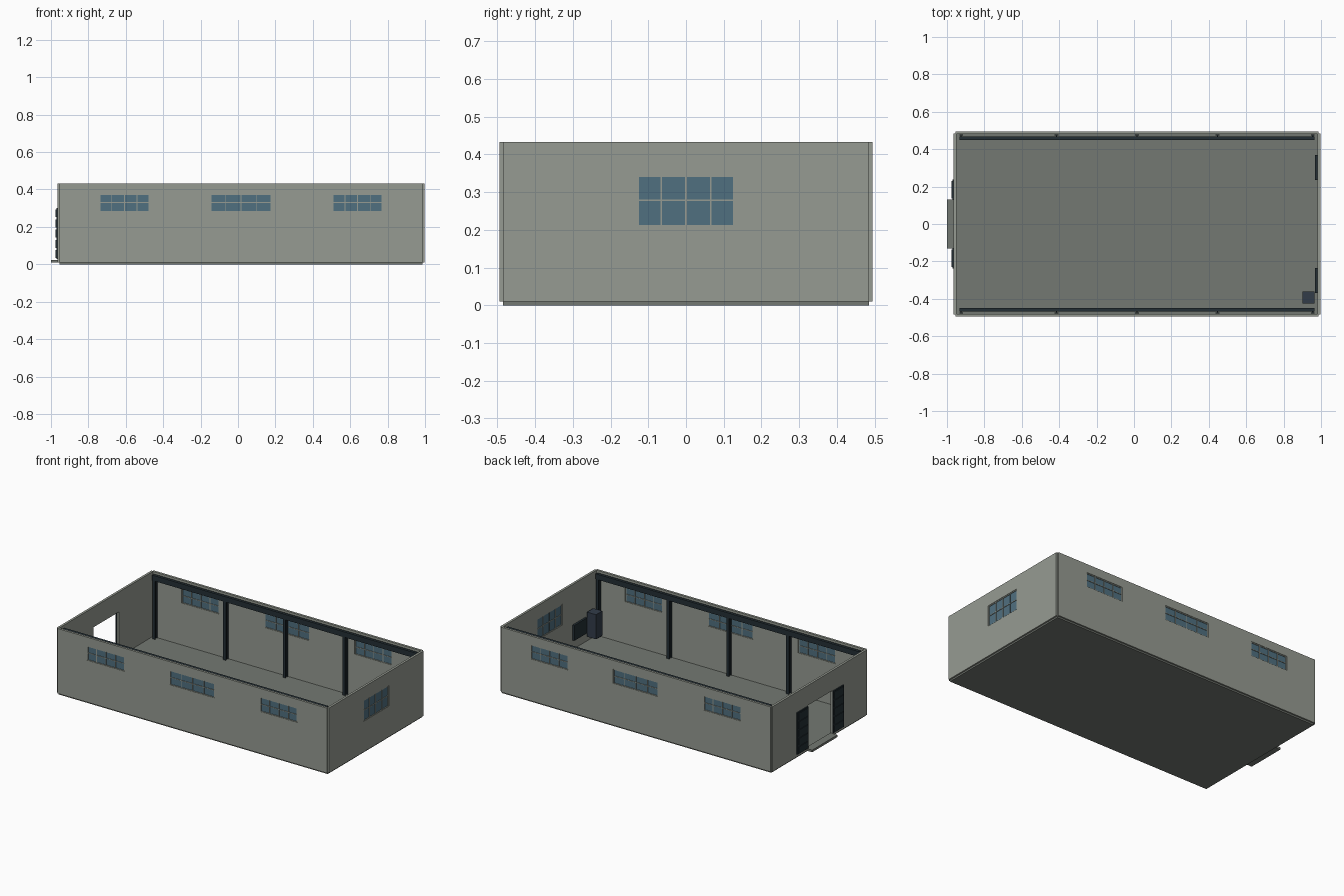
import bpy, bmesh
from mathutils import Vector

if "Cube" in bpy.data.objects:
    bpy.data.objects.remove(bpy.data.objects["Cube"])

CX = 0.016          # centre of the hall along x
HX, HY = 0.98, 0.495  # outer half sizes of the walls
TOP, T = 0.433, 0.015  # wall top and wall thickness


def material(name, r, g, b):
    m = bpy.data.materials.new(name)
    lin = [(c / 255 / 12.92) if c < 11 else ((c / 255 + 0.055) / 1.055) ** 2.4 for c in (r, g, b)]
    m.diffuse_color = (*lin, 1)
    m.use_nodes = True
    m.node_tree.nodes["Principled BSDF"].inputs["Base Color"].default_value = m.diffuse_color
    return m


WALL = material("wall grey", 150, 155, 146)
FLOOR = material("floor grey", 116, 121, 114)
GLASS = material("window blue", 80, 112, 128)
STEEL = material("dark steel", 36, 47, 53)
CABINET = material("cabinet blue grey", 50, 60, 73)


def finish(name, bm, mat):
    bmesh.ops.recalc_face_normals(bm, faces=bm.faces)
    me = bpy.data.meshes.new(name)
    bm.to_mesh(me)
    bm.free()
    me.materials.append(mat)
    ob = bpy.data.objects.new(name, me)
    bpy.context.collection.objects.link(ob)
    return ob


def boxes(name, mat, items):
    """One object from boxes given as (x0, x1, y0, y1, z0, z1)."""
    bm = bmesh.new()
    for x0, x1, y0, y1, z0, z1 in items:
        vs = bmesh.ops.create_cube(bm, size=1)["verts"]
        for v in vs:
            v.co = Vector((x0 if v.co.x < 0 else x1, y0 if v.co.y < 0 else y1, z0 if v.co.z < 0 else z1))
    return finish(name, bm, mat)


def place(axis, u, d, z):
    """Map wall coordinates (along, across, up) to the world."""
    return (u, d, z) if axis == "x" else (d, u, z)


def wall_box(axis, u0, u1, d0, d1, z0, z1):
    return (u0, u1, d0, d1, z0, z1) if axis == "x" else (d0, d1, u0, u1, z0, z1)


def wall(name, axis, d, u0, u1, holes):
    """Flat wall with rectangular holes (u0, u1, z0, z1), thickened by solidify."""
    us = sorted({u0, u1, *[h[0] for h in holes], *[h[1] for h in holes]})
    zs = sorted({0.01, TOP, *[h[2] for h in holes], *[h[3] for h in holes]})
    bm = bmesh.new()
    for a, b in zip(us, us[1:]):
        for c, e in zip(zs, zs[1:]):
            mu, mz = (a + b) / 2, (c + e) / 2
            if not any(h[0] < mu < h[1] and h[2] < mz < h[3] for h in holes):
                bm.faces.new([bm.verts.new(place(axis, u, d, z)) for u, z in ((a, c), (b, c), (b, e), (a, e))])
    bmesh.ops.remove_doubles(bm, verts=bm.verts, dist=1e-5)
    ob = finish(name, bm, WALL)
    mod = ob.modifiers.new("thickness", "SOLIDIFY")
    mod.thickness, mod.offset = T, 0


def window(name, axis, d, hole):
    """Glass with an outer frame, three upright bars and one cross bar."""
    u0, u1, z0, z1 = hole
    f, m, h = 0.006, 0.002, 0.005
    boxes(name + "_glass", GLASS, [wall_box(axis, u0, u1, d - 0.0015, d + 0.0015, z0 + 0.003, z1 - 0.001)])
    bars = [(u0, u0 + f, z0, z1), (u1 - f, u1, z0, z1),
            (u0 + f, u1 - f, z0, z0 + 0.003), (u0 + f, u1 - f, z1 - f, z1)]
    bars += [(u0 + (u1 - u0) * k / 4 - m, u0 + (u1 - u0) * k / 4 + m, z0, z1) for k in (1, 2, 3)]
    zm = (z0 + z1) / 2
    bars.append((u0, u1, zm - m, zm + m))
    boxes(name + "_frame", WALL, [wall_box(axis, a, b, d - h, d + h, c, e) for a, b, c, e in bars])


# Floor slab and entrance step
boxes("floor", FLOOR, [(CX - 0.97, CX + 0.97, -0.485, 0.485, 0, 0.01)])
boxes("entrance_step", FLOOR, [(-1, CX - 0.965, -0.13, 0.13, 0.01, 0.024)])

# Long walls with three windows each
side_holes = [(CX + c - w, CX + c + w, 0.283, 0.377) for c, w in ((-0.623, 0.135), (0, 0.163), (0.623, 0.135))]
for side, s in (("front", -1), ("back", 1)):
    d = s * (HY - T / 2)
    wall(side + "_wall", "x", d, CX - 0.97, CX + 0.97, side_holes)
    for i, hole in enumerate(side_holes):
        window(f"{side}_window_{i + 1}", "x", d, hole)

# End walls: doorway on the left, window on the right
wall("left_wall", "y", CX - HX + T / 2, -0.485, 0.485, [(-0.13, 0.13, 0.01, 0.303)])
end_hole = (-0.13, 0.13, 0.21, 0.346)
wall("right_wall", "y", CX + HX - T / 2, -0.485, 0.485, [end_hole])
window("right_window", "y", CX + HX - T / 2, end_hole)

# Sliding door leaves with raised panels, slid open beside the doorway
for side, s in (("front", -1), ("back", 1)):
    y0, y1 = sorted((s * 0.128, s * 0.238))
    xw = CX - HX
    leaf = [(xw - 0.007, xw, y0, y1, 0.028, 0.3)]
    step = 0.272 / 5
    for k in range(5):
        z = 0.028 + k * step
        leaf.append((xw - 0.011, xw - 0.006, y0 + 0.008, y1 - 0.008, z + 0.006, z + step - 0.006))
    boxes(side + "_door_leaf", STEEL, leaf)

# Steel I-section columns and the crane rails they carry
for side, s in (("front", -1), ("back", 1)):
    cols = []
    for c in (-0.94, -0.43, 0, 0.43, 0.94):
        x = CX + c
        for a, b, w in ((0.452, 0.457, 0.01), (0.457, 0.474, 0.003), (0.474, 0.479, 0.01)):
            y0, y1 = sorted((s * a, s * b))
            cols.append((x - w, x + w, y0, y1, 0.01, 0.41))
    boxes(side + "_columns", STEEL, cols)
    y0, y1 = sorted((s * 0.45, s * 0.468))
    boxes(side + "_rail", STEEL, [(CX - 0.95, CX + 0.95, y0, y1, 0.39, 0.425)])

# Fittings inside the right wall
boxes("cabinet", CABINET, [(0.90, 0.965, -0.425, -0.36, 0.05, 0.21)])
for side, s in (("front", -1), ("back", 1)):
    y0, y1 = sorted((s * 0.235, s * 0.368))
    boxes(side + "_wall_panel", STEEL, [(0.968, 0.982, y0, y1, 0.07, 0.17)])
